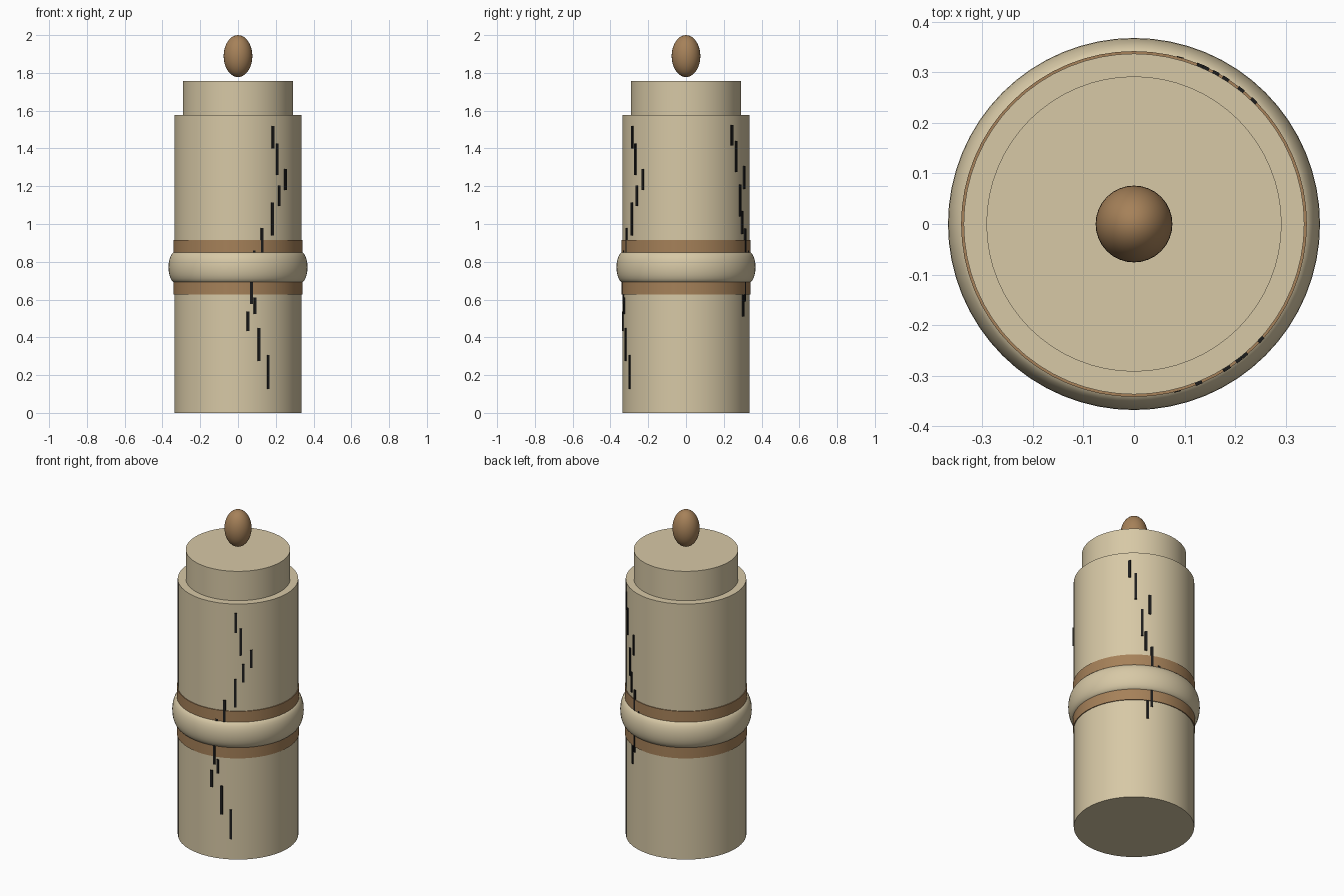
import bpy
import math

cube = bpy.data.objects.get("Cube")
if cube:
    bpy.data.objects.remove(cube, do_unlink=True)


def material(name, rgb):
    mat = bpy.data.materials.new(name)
    mat.use_nodes = True
    mat.diffuse_color = (*rgb, 1)
    mat.node_tree.nodes["Principled BSDF"].inputs["Base Color"].default_value = (*rgb, 1)
    return mat


CREAM = material("cream", (0.68, 0.58, 0.38))
BROWN = material("brown", (0.38, 0.22, 0.10))
BLACK = material("black", (0.012, 0.012, 0.012))
BODY_R = 0.337


def finish(name, mat, smooth=True):
    obj = bpy.context.object
    obj.name = obj.data.name = name
    obj.data.materials.append(mat)
    bpy.ops.object.transform_apply(location=False, rotation=False, scale=True)
    if smooth:
        bpy.ops.object.shade_smooth_by_angle(angle=math.radians(35))
    return obj


def cylinder(name, radius, bottom, top, mat):
    bpy.ops.mesh.primitive_cylinder_add(
        vertices=64, radius=radius, depth=top - bottom, location=(0, 0, (bottom + top) / 2))
    return finish(name, mat)


# Main cylinder and narrower neck
cylinder("body", BODY_R, 0, 1.576, CREAM)
cylinder("neck", 0.292, 1.576, 1.757, CREAM)

# Brown bands above and below the rounded ring
cylinder("lower_band", 0.342, 0.626, 0.72, BROWN)
cylinder("upper_band", 0.342, 0.82, 0.916, BROWN)

# Rounded ring, stretched upwards
bpy.ops.mesh.primitive_torus_add(
    major_segments=64, minor_segments=24, major_radius=0.332, minor_radius=0.036,
    location=(0, 0, 0.771))
bpy.context.object.scale.z = 2.28
finish("ring", CREAM)

# Egg-shaped tip floating over the neck
bpy.ops.mesh.primitive_uv_sphere_add(
    segments=32, ring_count=20, radius=0.076, location=(0, 0, 1.889))
bpy.context.object.scale.z = 0.111 / 0.076
finish("tip", BROWN)


# Cracks: thin upright slivers set into the wall, given as x, bottom, top
def crack(name, side, slivers):
    for x, bottom, top in slivers:
        y = side * math.sqrt(BODY_R ** 2 - x ** 2)
        bpy.ops.mesh.primitive_cube_add(
            size=1, location=(x, y, (bottom + top) / 2), rotation=(0, 0, math.atan2(y, x)))
        bpy.context.object.scale = (0.012, 0.014, top - bottom)
        finish(name, BLACK, smooth=False)


crack("front_crack", -1, [
    (0.183, 1.40, 1.52), (0.206, 1.26, 1.425), (0.249, 1.18, 1.29), (0.217, 1.095, 1.205),
    (0.181, 0.94, 1.115), (0.127, 0.84, 0.98), (0.085, 0.70, 0.86), (0.07, 0.577, 0.72),
    (0.09, 0.524, 0.61), (0.053, 0.434, 0.537), (0.111, 0.275, 0.45), (0.159, 0.127, 0.307)])
crack("back_crack", 1, [
    (0.235, 1.415, 1.524), (0.21, 1.275, 1.44), (0.141, 1.185, 1.307), (0.18, 1.04, 1.21),
    (0.161, 0.947, 1.07), (0.13, 0.84, 0.975), (0.09, 0.72, 0.86), (0.132, 0.59, 0.72),
    (0.152, 0.51, 0.625)])
